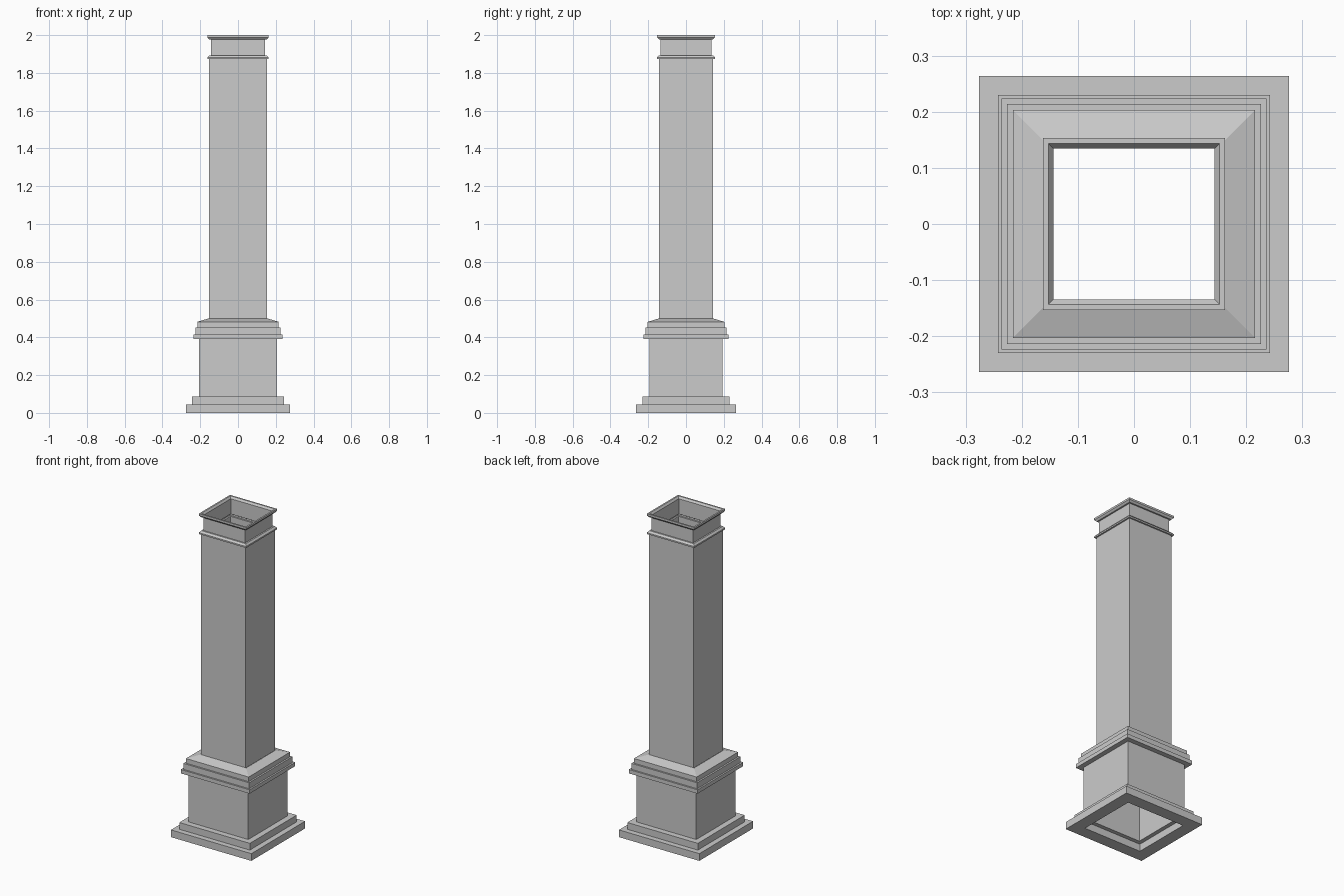
import bpy
import bmesh

cube = bpy.data.objects.get("Cube")
if cube:
    bpy.data.objects.remove(cube, do_unlink=True)

stone = bpy.data.materials.new("grey_stone")
stone.use_nodes = True
GREY = (0.6, 0.6, 0.6, 1)
stone.diffuse_color = GREY
stone.node_tree.nodes["Principled BSDF"].inputs["Base Color"].default_value = GREY


def rectangular_sweep(name, profile, inset):
    """Carry a (half width, height) profile round a rectangle; depth is narrower by inset."""
    bm = bmesh.new()
    corners = [(-1, -1), (1, -1), (1, 1), (-1, 1)]
    rings = [[bm.verts.new((sx * w, sy * (w - inset), z)) for sx, sy in corners]
             for w, z in profile]
    for low, high in zip(rings, rings[1:]):
        for i in range(4):
            j = (i + 1) % 4
            bm.faces.new((low[i], low[j], high[j], high[i]))
    mesh = bpy.data.meshes.new(name)
    bm.to_mesh(mesh)
    bm.free()
    mesh.materials.append(stone)
    obj = bpy.data.objects.new(name, mesh)
    bpy.context.collection.objects.link(obj)
    return obj


LOWER, UPPER = 0.0125, 0.0095

# Stepped plinth, with a recessed ledge around the open underside
rectangular_sweep("plinth", [
    (0.175, 0.045), (0.2, 0.045), (0.2, 0), (0.2765, 0), (0.2765, 0.045),
    (0.2425, 0.045), (0.2425, 0.087), (0.206, 0.087)], LOWER)

# Pedestal block and its hollow lining
rectangular_sweep("pedestal", [(0.206, 0.087), (0.206, 0.392)], LOWER)
rectangular_sweep("pedestal_lining", [(0.175, 0.392), (0.175, 0.045)], LOWER)

# Stepped moulding with a sloping top
rectangular_sweep("pedestal_moulding", [
    (0.175, 0.392), (0.2365, 0.392), (0.2365, 0.416), (0.2263, 0.416),
    (0.2263, 0.453), (0.2156, 0.453), (0.2156, 0.482), (0.156, 0.5)], LOWER)

# Tall hollow shaft
rectangular_sweep("shaft", [(0.1527, 0.498), (0.1527, 1.873)], UPPER)

# Thin moulding between shaft and neck
rectangular_sweep("neck_moulding", [
    (0.1527, 1.873), (0.1625, 1.873), (0.1625, 1.882),
    (0.1527, 1.893), (0.1437, 1.893)], UPPER)

# Neck
rectangular_sweep("neck", [(0.1437, 1.893), (0.1437, 1.977)], UPPER)

# Open cap, bevelled below and inside the rim
rectangular_sweep("cap", [
    (0.1437, 1.977), (0.1527, 1.977), (0.1625, 1.988), (0.1625, 2),
    (0.1527, 2), (0.1437, 1.988), (0.1437, 1.977)], UPPER)
